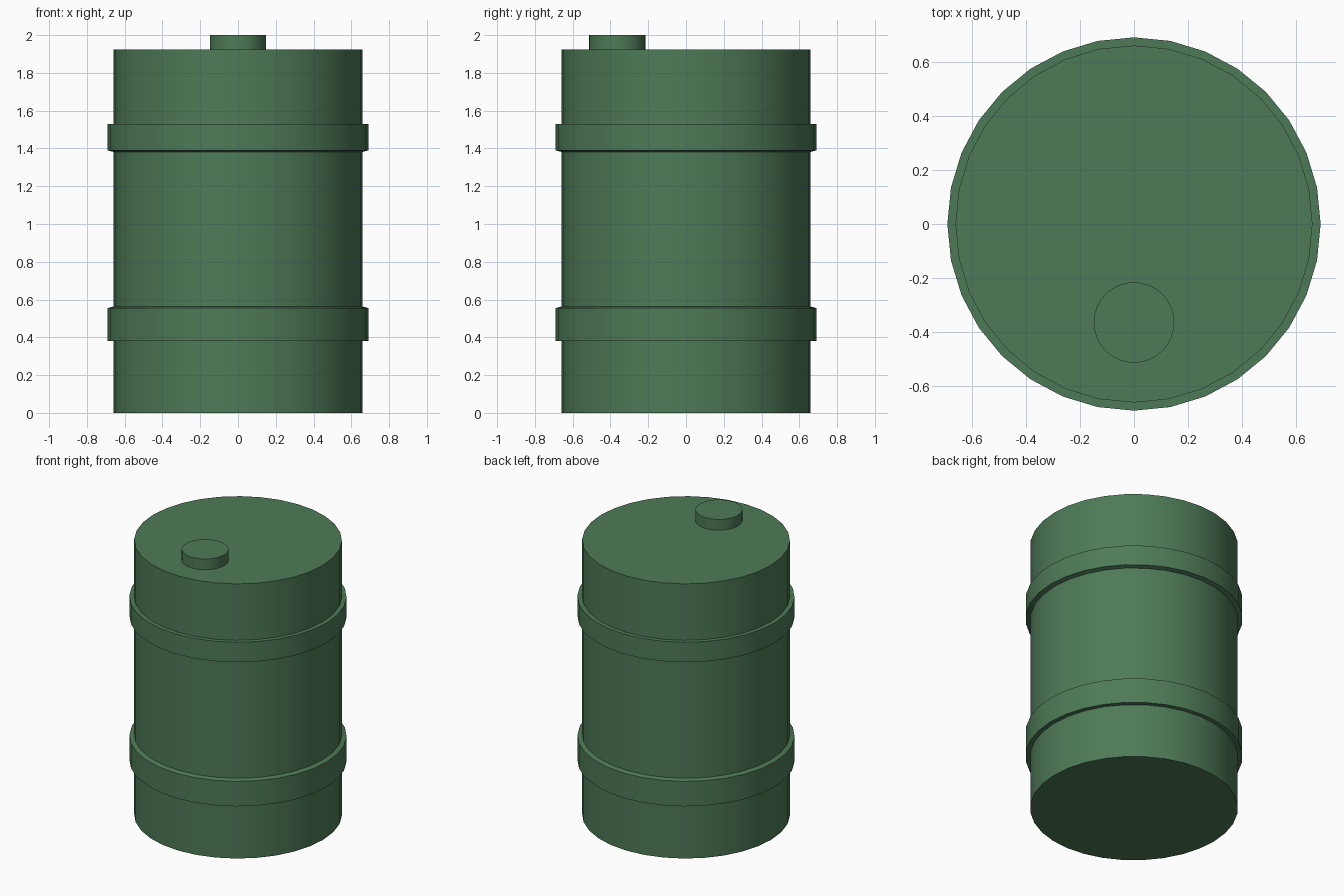
import bpy, bmesh, math

if "Cube" in bpy.data.objects:
    bpy.data.objects.remove(bpy.data.objects["Cube"])

SIDES = 32

green = bpy.data.materials.new("drum green")
green.diffuse_color = (0.076, 0.195, 0.095, 1)
green.use_nodes = True
green.node_tree.nodes["Principled BSDF"].inputs["Base Color"].default_value = green.diffuse_color


def lathe(name, profile, centre=(0, 0)):
    """Spin a (radius, z) profile, bottom to top, and cap both ends."""
    bm = bmesh.new()
    rings = []
    for r, z in profile:
        rings.append([bm.verts.new((r * math.cos(2 * math.pi * i / SIDES),
                                    r * math.sin(2 * math.pi * i / SIDES), z))
                      for i in range(SIDES)])
    for a, b in zip(rings, rings[1:]):
        for i in range(SIDES):
            j = (i + 1) % SIDES
            bm.faces.new((a[i], a[j], b[j], b[i]))
    bm.faces.new(rings[0][::-1])
    bm.faces.new(rings[-1])
    mesh = bpy.data.meshes.new(name)
    bm.to_mesh(mesh)
    bm.free()
    mesh.materials.append(green)
    obj = bpy.data.objects.new(name, mesh)
    obj.location = (*centre, 0)
    bpy.context.collection.objects.link(obj)
    bpy.context.view_layer.objects.active = obj
    bpy.ops.object.select_all(action='DESELECT')
    obj.select_set(True)
    bpy.ops.object.shade_smooth_by_angle(angle=math.radians(30))
    return obj


R, B = 0.66, 0.69  # wall and band radii

# Drum wall with two raised bands
lathe("drum_body", [
    (R, 0.0),
    (R, 0.38), (B, 0.38), (B, 0.555), (R, 0.563),      # lower band
    (R, 1.382), (B, 1.39), (B, 1.53), (R, 1.53),       # upper band
    (R, 1.925),
])

# Filler cap near the front of the lid
lathe("filler_cap", [(0.149, 1.92), (0.149, 2.0)], (0, -0.364))
